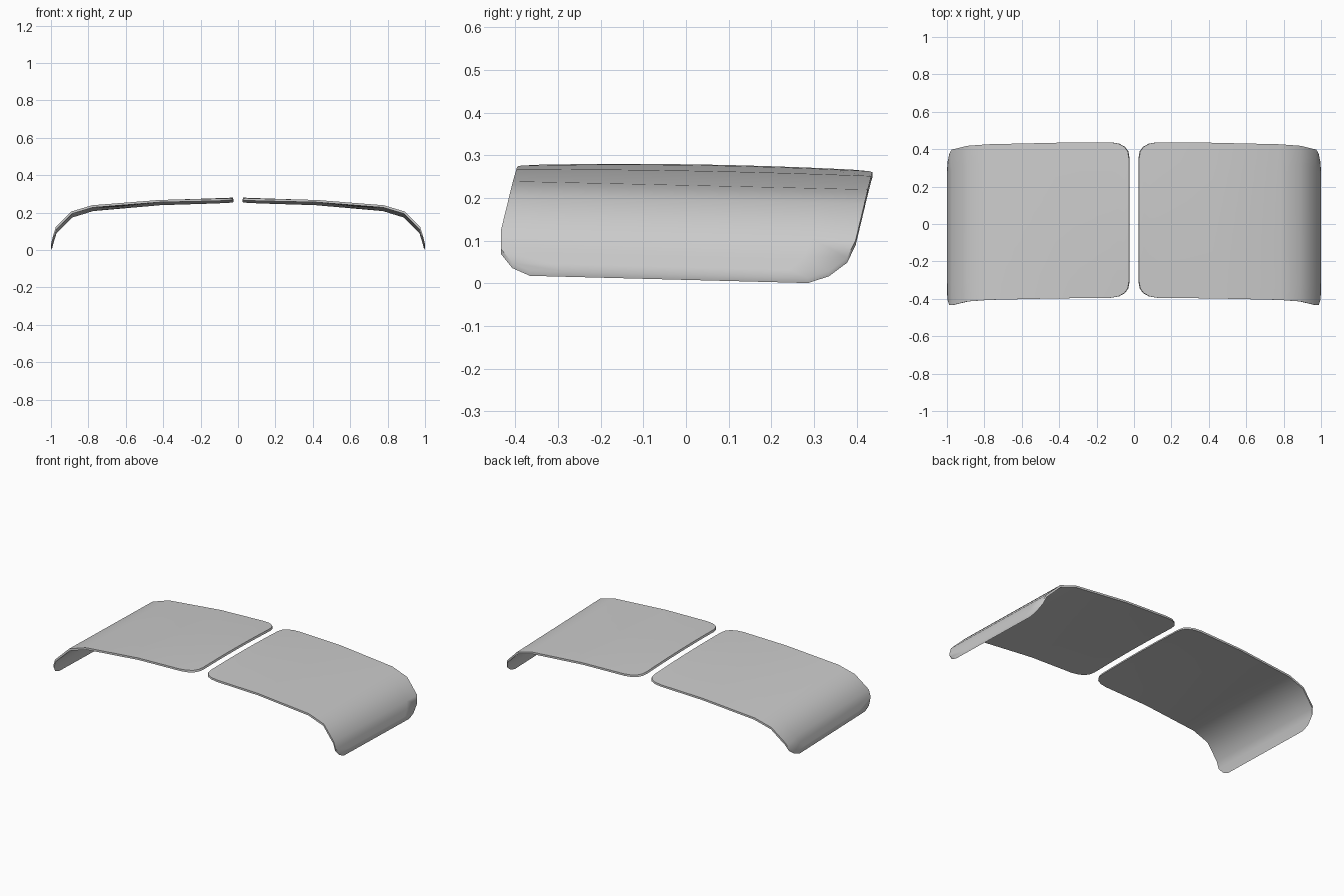
import bpy, bmesh, math

cube = bpy.data.objects.get("Cube")
if cube:
    bpy.data.objects.remove(cube, do_unlink=True)

grey = bpy.data.materials.new("light_grey")
grey.use_nodes = True
COLOUR = (0.6, 0.6, 0.6, 1)
grey.diffuse_color = COLOUR
grey.node_tree.nodes["Principled BSDF"].inputs["Base Color"].default_value = COLOUR

# Cross-section from the inner edge to the outer lip: x, z, corner inset
PROFILE = [
    (0.028, 0.279, 0.085), (0.034, 0.279, 0.05), (0.052, 0.278, 0.025),
    (0.085, 0.277, 0.007), (0.13, 0.275, 0), (0.42, 0.264, 0),
    (0.78, 0.23, 0), (0.89, 0.196, 0), (0.974, 0.112, 0),
    (0.987, 0.07, 0.01), (0.996, 0.037, 0.045), (1.0, 0.02, 0.09),
]
ROWS = 8
FRONT, BACK = -0.395, 0.437
LEAN = 0.24            # the panel ends lean forward as they drop
THICKNESS = 0.012


def surface_point(x, z, inset, t, side):
    """Point on the curved outer skin; t runs from front to back."""
    y = FRONT + inset + (BACK - FRONT - 2 * inset) * t
    y += LEAN * (z - 0.275)
    crown = 0.05 * max(0, 1 - x / 0.8)
    z -= 0.013 * (1 + x) * y + crown * y * y
    return (side * x, y, z)


def make_panel(name, side):
    bm = bmesh.new()
    grid = [[bm.verts.new(surface_point(x, z, inset, r / ROWS, side))
             for r in range(ROWS + 1)] for x, z, inset in PROFILE]
    for a, b in zip(grid, grid[1:]):
        for r in range(ROWS):
            bm.faces.new((a[r], b[r], b[r + 1], a[r + 1]))

    # Thickness: drop a copy of the skin and close the rim
    skin = bm.faces[:]
    copy = bmesh.ops.duplicate(bm, geom=bm.verts[:] + bm.edges[:] + skin)
    lower = [g for g in copy["geom"] if isinstance(g, bmesh.types.BMVert)]
    bmesh.ops.translate(bm, verts=lower, vec=(-0.004 * side, 0, -THICKNESS))
    rim = [e for e in bm.edges if e.is_boundary]
    bmesh.ops.bridge_loops(bm, edges=rim)
    bmesh.ops.recalc_face_normals(bm, faces=bm.faces[:])

    mesh = bpy.data.meshes.new(name)
    bm.to_mesh(mesh)
    bm.free()
    mesh.materials.append(grey)
    panel = bpy.data.objects.new(name, mesh)
    bpy.context.collection.objects.link(panel)

    # Smooth skin with a crisp rim
    bpy.ops.object.select_all(action="DESELECT")
    panel.select_set(True)
    bpy.context.view_layer.objects.active = panel
    bpy.ops.object.shade_smooth_by_angle(angle=math.radians(40))


make_panel("left_panel", 1)
make_panel("right_panel", -1)
